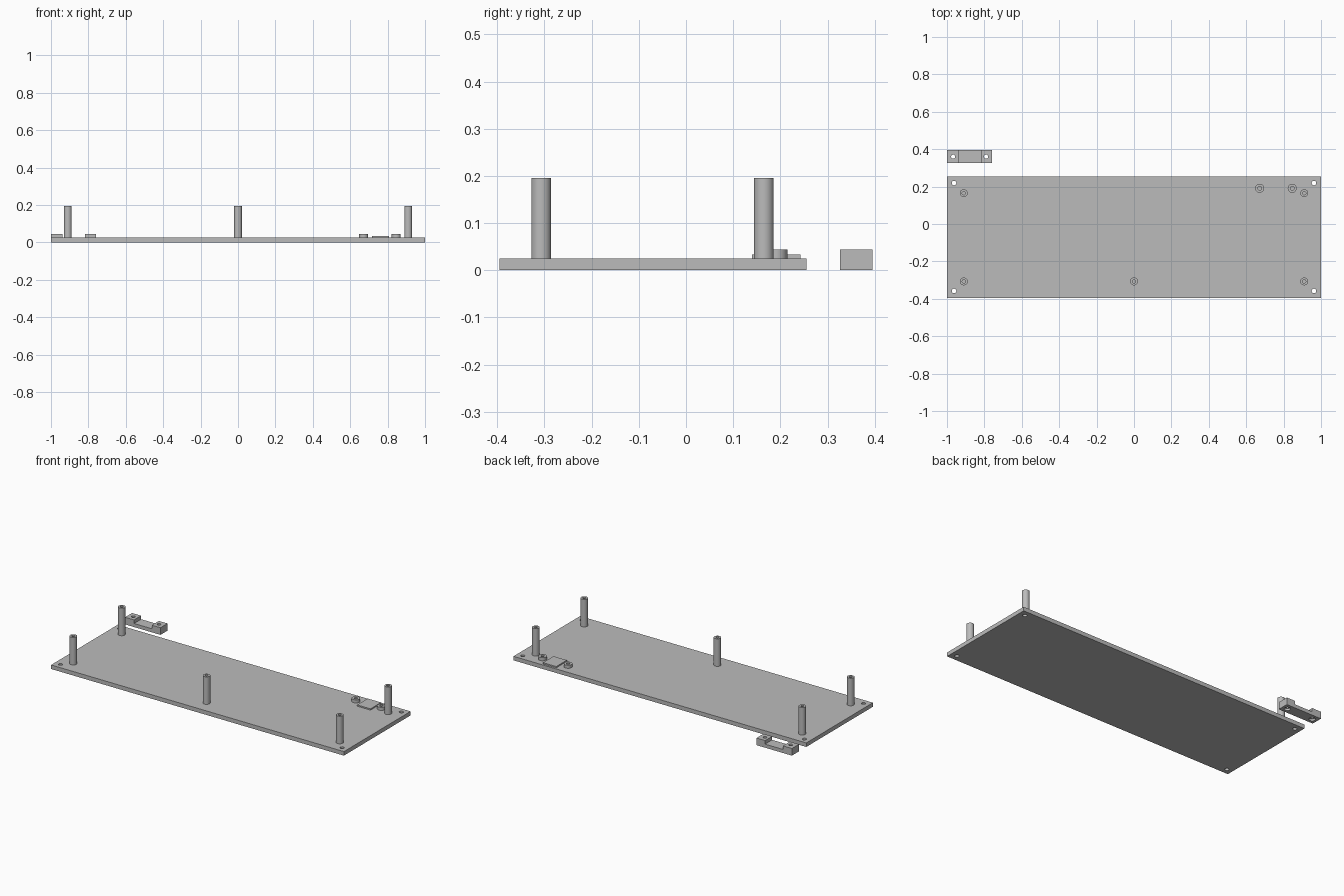
import bpy, bmesh
from mathutils import Matrix

if "Cube" in bpy.data.objects:
    bpy.data.objects.remove(bpy.data.objects["Cube"])

gray = bpy.data.materials.new("plain gray")
gray.diffuse_color = (0.5, 0.5, 0.5, 1)
gray.use_nodes = True
gray.node_tree.nodes["Principled BSDF"].inputs["Base Color"].default_value = gray.diffuse_color

PLATE_TOP = 0.025


def make(name, bm):
    mesh = bpy.data.meshes.new(name)
    bmesh.ops.recalc_face_normals(bm, faces=bm.faces)
    bm.to_mesh(mesh)
    bm.free()
    mesh.materials.append(gray)
    ob = bpy.data.objects.new(name, mesh)
    bpy.context.collection.objects.link(ob)
    return ob


def prism(name, outline, axis, lo, hi):
    """Extrude an outline along z, or along y for an (x, z) outline."""
    bm = bmesh.new()
    at = (lambda a, b: (a, b, lo)) if axis == "z" else (lambda a, b: (a, lo, b))
    face = bm.faces.new([bm.verts.new(at(a, b)) for a, b in outline])
    ext = bmesh.ops.extrude_face_region(bm, geom=[face])["geom"]
    move = (0, 0, hi - lo) if axis == "z" else (0, hi - lo, 0)
    bmesh.ops.translate(bm, vec=move,
                        verts=[v for v in ext if isinstance(v, bmesh.types.BMVert)])
    return make(name, bm)


def box(name, x0, x1, y0, y1, z0, z1):
    return prism(name, [(x0, y0), (x1, y0), (x1, y1), (x0, y1)], "z", z0, z1)


def rod(name, x, y, r, z0, z1, sides=32):
    bm = bmesh.new()
    bmesh.ops.create_cone(bm, cap_ends=True, segments=sides, radius1=r, radius2=r,
                          depth=z1 - z0,
                          matrix=Matrix.Translation((x, y, (z0 + z1) / 2)))
    return make(name, bm)


def drill(ob, x, y, r, z0, z1):
    """Cut a round hole, then discard the cutter."""
    cutter = rod("hole_cutter", x, y, r, z0, z1)
    cutter.hide_render = True
    mod = ob.modifiers.new("hole", "BOOLEAN")
    mod.operation, mod.solver, mod.object = "DIFFERENCE", "EXACT", cutter
    bpy.context.view_layer.objects.active = ob
    bpy.ops.object.modifier_apply(modifier=mod.name)
    bpy.data.objects.remove(cutter)


def smooth(ob):
    bpy.ops.object.select_all(action="DESELECT")
    ob.select_set(True)
    bpy.context.view_layer.objects.active = ob
    bpy.ops.object.shade_smooth_by_angle(angle=0.6)


# Base plate with four corner screw holes
plate = box("base_plate", -1, 1, -0.395, 0.255, 0, PLATE_TOP)
for x in (-0.962, 0.962):
    for y in (-0.358, 0.219):
        drill(plate, x, y, 0.012, -0.05, 0.1)
smooth(plate)

# Tall hollow standoffs
for x, y in ((-0.91, 0.165), (0.91, 0.165), (-0.91, -0.307), (0, -0.307), (0.91, -0.307)):
    post = rod("standoff", x, y, 0.021, PLATE_TOP, 0.195)
    drill(post, x, y, 0.009, 0.035, 0.25)
    smooth(post)

# Short screw bosses either side of a raised pad
for x in (0.672, 0.846):
    boss = rod("screw_boss", x, 0.191, 0.024, PLATE_TOP, 0.044)
    drill(boss, x, 0.191, 0.010, 0.027, 0.1)
    smooth(boss)
box("raised_pad", 0.716, 0.807, 0.14, 0.243, PLATE_TOP, 0.033)

# Separate strap clamp: stepped bar with a counterbored hole in each raised end
clamp = prism("strap_clamp", [(-1, 0), (-0.758, 0), (-0.758, 0.044), (-0.817, 0.044),
                              (-0.817, 0.022), (-0.938, 0.022), (-0.938, 0.044),
                              (-1, 0.044)], "y", 0.326, 0.395)
for x in (-0.967, -0.791):
    drill(clamp, x, 0.36, 0.011, -0.05, 0.1)
    drill(clamp, x, 0.36, 0.018, -0.05, 0.012)
smooth(clamp)
